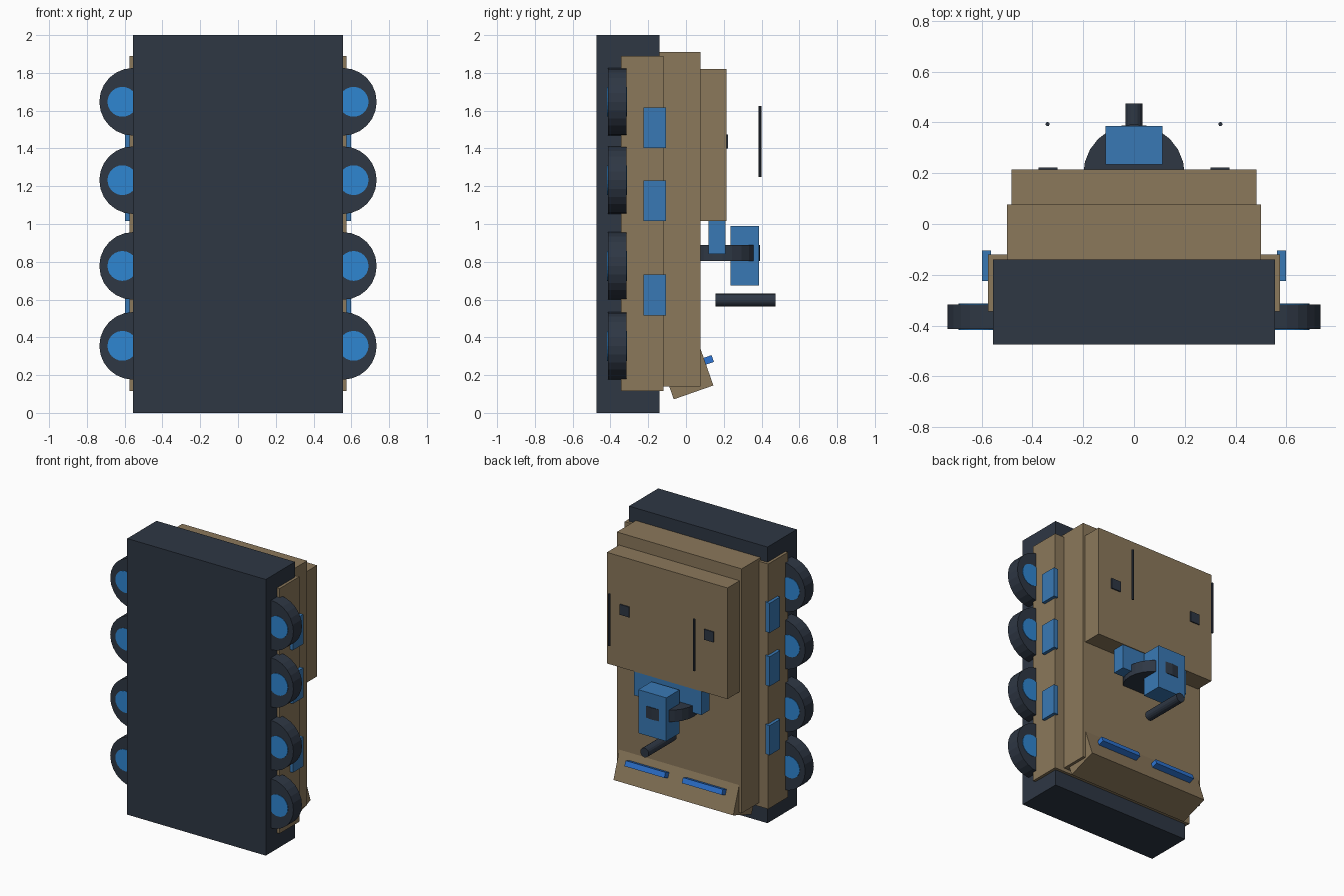
import bpy
import math
from mathutils import Matrix

if "Cube" in bpy.data.objects:
    bpy.data.objects.remove(bpy.data.objects["Cube"])


def srgb(r, g, b):
    lin = [((c / 255 + 0.055) / 1.055) ** 2.4 for c in (r, g, b)]
    return (*lin, 1.0)


def material(name, rgb):
    m = bpy.data.materials.new(name)
    m.diffuse_color = srgb(*rgb)
    m.use_nodes = True
    m.node_tree.nodes["Principled BSDF"].inputs["Base Color"].default_value = m.diffuse_color
    return m


DARK = material("charcoal", (46, 55, 68))
TAN = material("tan", (139, 120, 91))
GLASS = material("glass_blue", (57, 121, 181))
HUB = material("hub_blue", (47, 134, 209))
LAMP = material("lamp_blue", (45, 117, 212))


def finish(name, mat):
    ob = bpy.context.object
    ob.name = name
    ob.data.materials.append(mat)
    return ob


def box(name, mat, x, y, z, tilt=0.0):
    """Box from (min, max) ranges, tilted about x through its centre."""
    centre = [(a + b) / 2 for a, b in (x, y, z)]
    size = [b - a for a, b in (x, y, z)]
    bpy.ops.mesh.primitive_cube_add(size=1, location=centre, rotation=(tilt, 0, 0))
    ob = finish(name, mat)
    ob.data.transform(Matrix.Diagonal((*size, 1)))
    return ob


def centred(name, mat, centre, size, tilt=0.0):
    ranges = [(c - s / 2, c + s / 2) for c, s in zip(centre, size)]
    return box(name, mat, *ranges, tilt)


def cylinder(name, mat, centre, radius, length, axis="Z", sides=24):
    rot = (math.pi / 2, 0, 0) if axis == "Y" else (0, 0, 0)
    bpy.ops.mesh.primitive_cylinder_add(vertices=sides, radius=radius, depth=length,
                                        location=centre, rotation=rot)
    return finish(name, mat)


# Base slab and stepped hull
box("base_slab", DARK, (-0.555, 0.555), (-0.475, -0.14), (0, 2))
box("lower_hull", TAN, (-0.575, 0.575), (-0.345, -0.12), (0.115, 1.89))
box("upper_hull", TAN, (-0.5, 0.5), (-0.2, 0.077), (0.14, 1.91))
box("rear_cabin", TAN, (-0.483, 0.483), (0.05, 0.215), (1.015, 1.82))

# Sloped nose with two lamps
TILT = math.radians(19.3)
centred("nose", TAN, (0, -0.0095, 0.25), (0.96, 0.222, 0.3), TILT)

# Turret: ring, housing, rear block and barrel
box("turret_block", GLASS, (-0.27, 0.27), (0.118, 0.21), (0.84, 1.1))
cylinder("turret_ring", DARK, (0, 0.193, 0.847), 0.2, 0.085)
box("turret_housing", GLASS, (-0.112, 0.112), (0.235, 0.386), (0.675, 0.99))
cylinder("barrel", DARK, (0, 0.315, 0.597), 0.034, 0.32, "Y", 16)

# Paired parts on both sides
for side, s in (("right", 1), ("left", -1)):
    centred(f"lamp_{side}", LAMP, (s * 0.23, 0.113, 0.278), (0.32, 0.06, 0.038), TILT)
    centred(f"hatch_{side}", DARK, (s * 0.338, 0.216, 1.437), (0.075, 0.014, 0.075))
    cylinder(f"antenna_{side}", DARK, (s * 0.34, 0.393, 1.438), 0.008, 0.376, sides=10)
    for i, z in enumerate((1.647, 1.232, 0.778, 0.355)):
        cylinder(f"wheel_{side}_{i}", DARK, (s * 0.555, -0.365, z), 0.179, 0.098, "Y")
        cylinder(f"hub_{side}_{i}", HUB, (s * 0.612, -0.365, z), 0.079, 0.104, "Y")
    for i, z in enumerate((1.51, 1.123, 0.624)):
        centred(f"window_{side}_{i}", GLASS, (s * 0.58, -0.165, z), (0.035, 0.12, 0.215))
